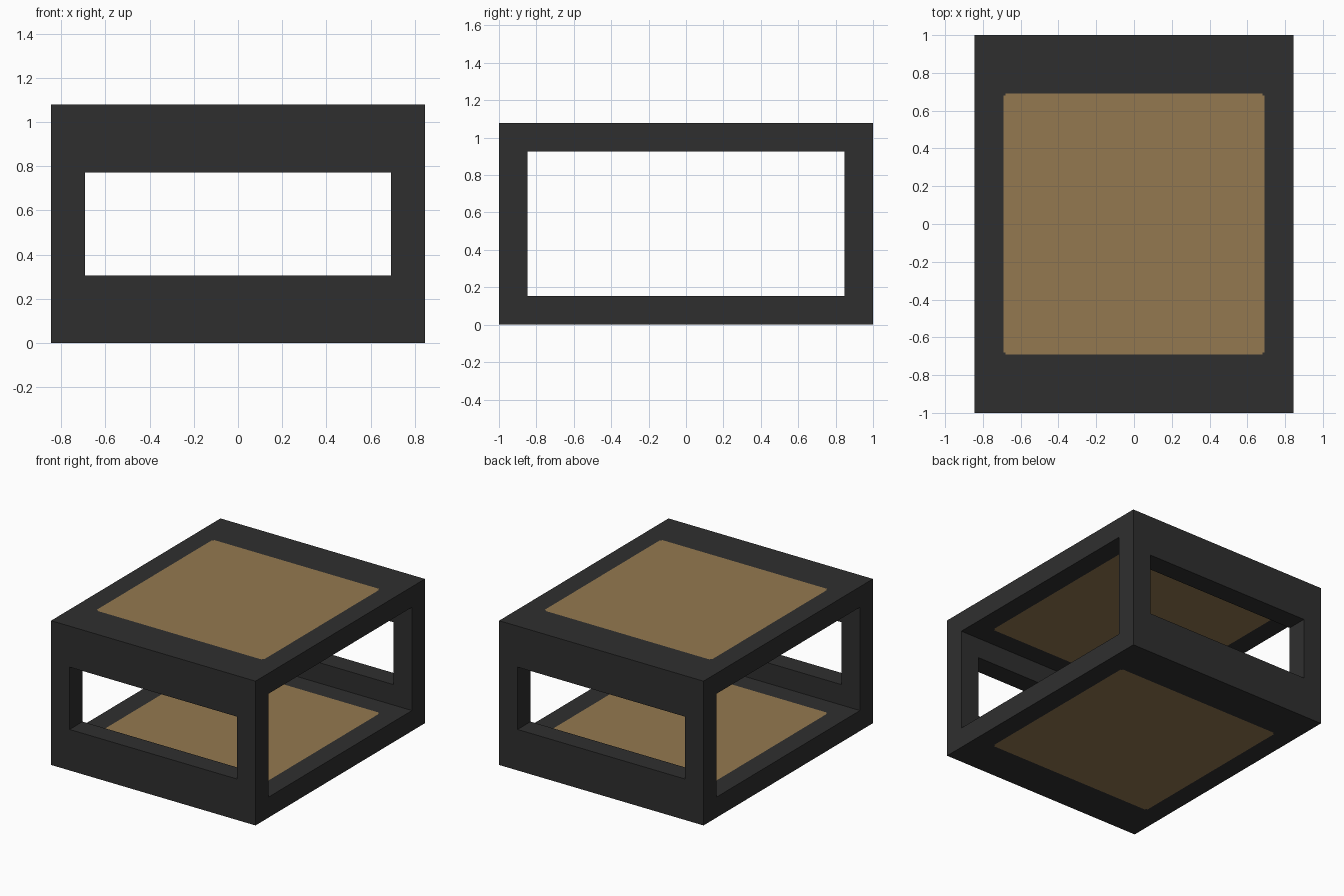
import bpy
import bmesh
from mathutils import Matrix, Vector

cube = bpy.data.objects.get("Cube")
if cube:
    bpy.data.objects.remove(cube, do_unlink=True)

HALF_X, HALF_Y, HEIGHT = 0.845, 1.0, 1.078
WALL = 0.153                 # thickness of slabs and end frames
INNER = 0.692                # half width of openings and panels
NOTCH = 0.012                # tiny step at each panel corner


def material(name, color):
    m = bpy.data.materials.new(name)
    m.use_nodes = True
    m.diffuse_color = color
    bsdf = m.node_tree.nodes["Principled BSDF"]
    bsdf.inputs["Base Color"].default_value = color
    bsdf.inputs["Roughness"].default_value = 0.8
    return m


charcoal = material("charcoal", (0.028, 0.028, 0.028, 1))
tan = material("tan", (0.296, 0.191, 0.080, 1))


def block(size, center):
    bm = bmesh.new()
    bmesh.ops.create_cube(bm, size=1)
    bmesh.ops.transform(bm, verts=bm.verts,
                        matrix=Matrix.Translation(center) @ Matrix.Diagonal((*size, 1)))
    return bm


def slice_at(bm, axis, positions):
    normal = Vector([float(i == axis) for i in range(3)])
    for p in positions:
        bmesh.ops.bisect_plane(bm, geom=bm.verts[:] + bm.edges[:] + bm.faces[:],
                               plane_co=normal * p, plane_no=normal)


def finish(bm, name):
    bmesh.ops.recalc_face_normals(bm, faces=bm.faces)
    mesh = bpy.data.meshes.new(name)
    bm.to_mesh(mesh)
    bm.free()
    mesh.materials.append(charcoal)
    mesh.materials.append(tan)
    obj = bpy.data.objects.new(name, mesh)
    bpy.context.collection.objects.link(obj)


# Floor and roof slabs, each with a tan panel on both sides
def slab(name, z):
    bm = block((HALF_X * 2, (HALF_Y - WALL) * 2, WALL), Vector((0, 0, z)))
    step = INNER - NOTCH
    for axis in (0, 1):
        slice_at(bm, axis, (-INNER, -step, step, INNER))
    for f in bm.faces:
        c = f.calc_center_median()
        x, y = abs(c.x), abs(c.y)
        corner = x > step and y > step
        if abs(f.normal.z) > 0.5 and max(x, y) < INNER and not corner:
            f.material_index = 1
    finish(bm, name)


# Front and back frames, each a block with a window cut through it
def end_frame(name, side):
    y = side * (HALF_Y - WALL / 2)
    bm = block((HALF_X * 2, WALL, HEIGHT), Vector((0, y, HEIGHT / 2)))
    slice_at(bm, 0, (-INNER, INNER))
    slice_at(bm, 2, (WALL * 2, HEIGHT - WALL * 2))
    window = [f for f in bm.faces if abs(f.normal.y) > 0.5
              and abs(f.calc_center_median().x) < 0.1
              and abs(f.calc_center_median().z - HEIGHT / 2) < 0.1]
    rims = [e for f in window for e in f.edges]
    bmesh.ops.delete(bm, geom=window, context='FACES_ONLY')
    bmesh.ops.bridge_loops(bm, edges=rims)
    finish(bm, name)


slab("floor_slab", WALL / 2)
slab("roof_slab", HEIGHT - WALL / 2)
end_frame("front_frame", -1)
end_frame("back_frame", 1)
